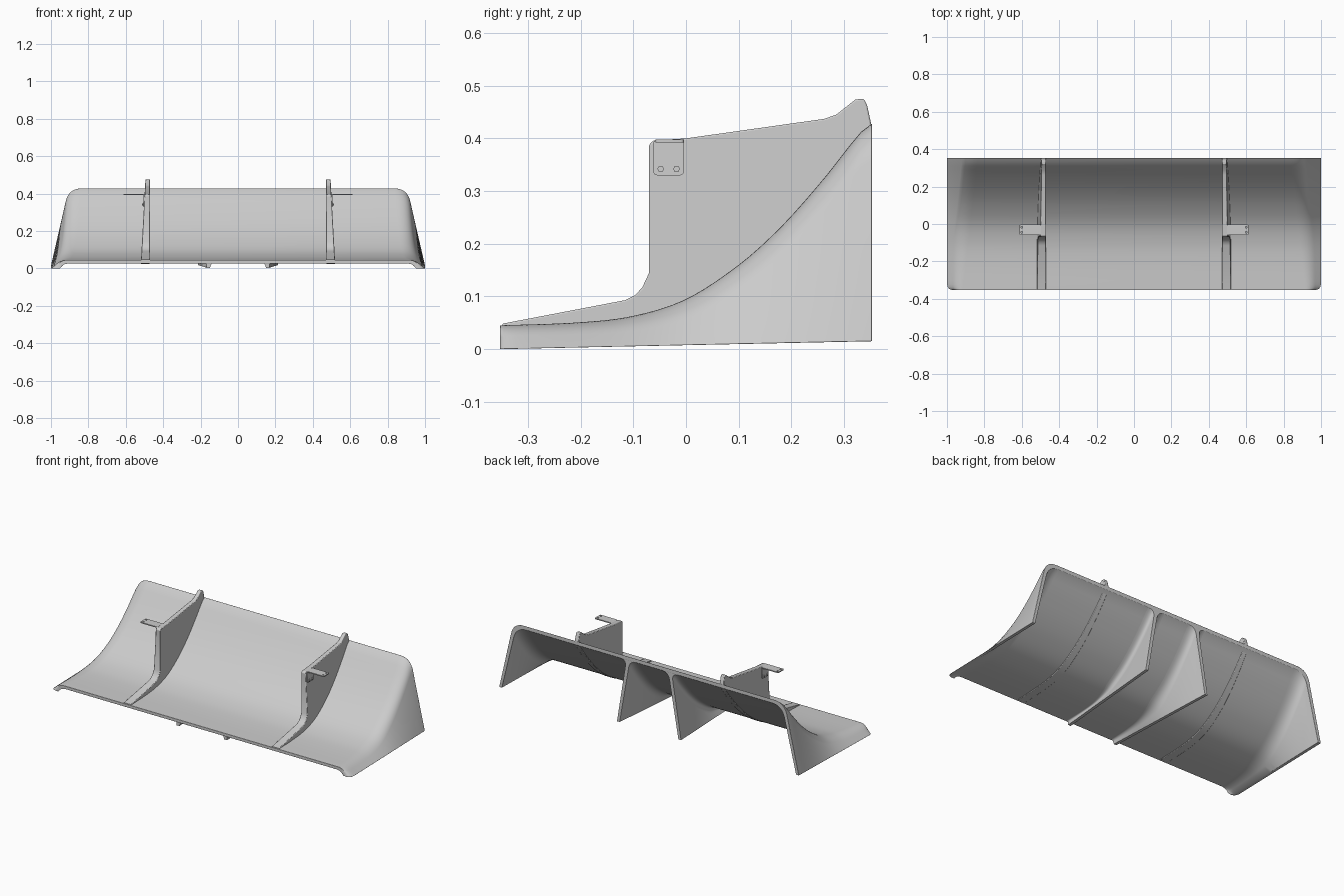
import bpy, bmesh, math

cube = bpy.data.objects.get("Cube")
if cube:
    bpy.data.objects.remove(cube, do_unlink=True)

# One light grey finish
grey = bpy.data.materials.new("light_grey")
grey.use_nodes = True
COLOUR = (0.6, 0.6, 0.6, 1)
grey.diffuse_color = COLOUR
grey.node_tree.nodes["Principled BSDF"].inputs["Base Color"].default_value = COLOUR

FRONT, BACK, THICK = -0.353, 0.353, 0.018
RAMP = [(-0.353, 0.045), (-0.2, 0.051), (-0.1, 0.063), (0, 0.095), (0.1, 0.16),
        (0.18, 0.232), (0.26, 0.322), (0.33, 0.41), (0.353, 0.428)]


def lerp(a, b, t):
    return a + (b - a) * t


def along(y):
    return (y - FRONT) / (BACK - FRONT)


def height(y):
    """Smooth height of the ramp's upper surface."""
    n = len(RAMP) - 1
    i = max(k for k in range(n) if k == 0 or RAMP[k][0] <= y)

    def slope(k):
        a, b = RAMP[max(k - 1, 0)], RAMP[min(k + 1, n)]
        return (b[1] - a[1]) / (b[0] - a[0])
    (y0, z0), (y1, z1) = RAMP[i], RAMP[i + 1]
    d = y1 - y0
    t = (y - y0) / d
    s = t * t * (3 - 2 * t)
    return (lerp(z0, z1, s) + d * slope(i) * t * (1 - t) ** 2
            - d * slope(i + 1) * t * t * (1 - t))


def underside(y):
    e = 0.01
    a, b = max(y - e, FRONT), min(y + e, BACK)
    m = (height(b) - height(a)) / (b - a)
    return height(y) - THICK * math.sqrt(1 + m * m)


def floor(y):
    return 0.015 * along(y)


def bezier(a, b, c, steps=8):
    return [tuple(lerp(lerp(p, q, t), lerp(q, r, t), t) for p, q, r in zip(a, b, c))
            for t in (k / steps for k in range(steps + 1))]


def finish(bm, name, mirror=False, bevel=0, angle=35):
    bmesh.ops.recalc_face_normals(bm, faces=bm.faces)
    mesh = bpy.data.meshes.new(name)
    bm.to_mesh(mesh)
    bm.free()
    mesh.materials.append(grey)
    obj = bpy.data.objects.new(name, mesh)
    bpy.context.collection.objects.link(obj)
    bpy.ops.object.select_all(action='DESELECT')
    obj.select_set(True)
    bpy.context.view_layer.objects.active = obj
    bpy.ops.object.shade_smooth_by_angle(angle=math.radians(angle))
    if bevel:
        mod = obj.modifiers.new("soft_edges", 'BEVEL')
        mod.width, mod.segments, mod.limit_method = bevel, 2, 'ANGLE'
        mod.angle_limit = math.radians(40)
    if mirror:
        mod = obj.modifiers.new("both_sides", 'MIRROR')
        mod.use_mirror_merge = False
    return obj


def loft(name, rings, **options):
    """Skin closed rings of equal size and cap both ends."""
    bm = bmesh.new()
    loops = [[bm.verts.new(p) for p in ring] for ring in rings]
    n = len(loops[0])
    for a, b in zip(loops, loops[1:]):
        for i in range(n):
            j = (i + 1) % n
            bm.faces.new((a[i], a[j], b[j], b[i]))
    bm.faces.new(loops[0])
    bm.faces.new(loops[-1])
    return finish(bm, name, **options)


# Stations along the length, closer together at the rounded front corners
STATIONS = [FRONT + d for d in (0, 0.003, 0.008, 0.016, 0.03)]
STATIONS += [lerp(FRONT + 0.03, BACK, k / 32) for k in range(1, 33)]


# Ramp panel with folded side walls
def half_skin(y, inset, top):
    t = along(y)
    u = max(0, 1 - (y - FRONT) / 0.03)
    end = 1 - 0.03 * (1 - math.sqrt(1 - u * u)) - inset
    corner = (lerp(0.945, 0.905, t) - inset, top)
    low = (end, floor(y))
    r = lerp(0.03, 0.07, t)
    f = min(0.5, r / math.dist(corner, low))
    wall = (lerp(corner[0], low[0], f), lerp(corner[1], low[1], f))
    return [(0, top)] + bezier((corner[0] - r, top), corner, wall) + [low]


rings = []
for y in STATIONS:
    half = half_skin(y, 0, height(y)) + half_skin(y, THICK, underside(y))[::-1]
    count = len(half) // 2
    outer, inner = half[:count], half[count:]
    section = ([(-x, z) for x, z in outer[:0:-1]] + outer + inner
               + [(-x, z) for x, z in inner[-2::-1]])
    rings.append([(x, y, z) for x, z in section])
loft("ramp_panel", rings, bevel=0.003)

# Lower strakes, flared where they join the panel
rings = []
for y in STATIONS[2:-1] + [BACK - 0.0005]:
    t = along(y)
    top, low = underside(y), floor(y) + 0.003
    flare = min(0.045, 0.6 * (top - low))
    xt, xb = lerp(0.155, 0.14, t), lerp(0.158, 0.205, t)
    xm = lerp(xt, xb, flare / (top - low))
    w = 0.011
    right = bezier((xm + w, top - flare), (xt + w, top), (xt + w + flare, top))
    left = bezier((xm - w, top - flare), (xt - w, top), (xt - w - flare, top))
    section = [(xb - w * 0.8, low), (xb + w * 0.8, low)] + right
    section += [(xt + w + flare, top + 0.004), (xt - w - flare, top + 0.004)] + left[::-1]
    rings.append([(x, y, z) for x, z in section])
loft("lower_strake", rings, mirror=True)

# Upper fins: vertical inner face, leaning outer face
EDGE = [(-0.35, 0.048), (-0.115, 0.093), (-0.097, 0.102), (-0.083, 0.117), (-0.07, 0.145),
        (-0.07, 0.388), (-0.062, 0.396), (0, 0.4), (0.262, 0.437), (0.285, 0.445),
        (0.322, 0.474), (0.338, 0.475), (0.344, 0.462), (0.352, 0.425)]
base = [(y, underside(y) - 0.003) for y in STATIONS[-2:2:-1]]
outline = EDGE + base


def fin_face(z):
    return 0.521 - 0.055 * z


loft("upper_fin", [[(0.47, y, z) for y, z in outline],
                   [(fin_face(z), y, z) for y, z in outline]],
     mirror=True, bevel=0.003, angle=30)


# Mounting brackets: flat plates with rounded corners and bolt holes
def rounded(x0, x1, y0, y1, r):
    points = []
    for k, (x, y) in enumerate([(x1 - r, y1 - r), (x0 + r, y1 - r),
                                (x0 + r, y0 + r), (x1 - r, y0 + r)]):
        for j in range(5):
            a = math.radians(90 * k + 22.5 * j)
            points.append((x + r * math.cos(a), y + r * math.sin(a)))
    return points


def circle(x, y, r, n=12):
    return [(x + r * math.cos(math.tau * k / n), y + r * math.sin(math.tau * k / n))
            for k in range(n)]


def plate(name, splines, thick, place):
    """Fill outlines with holes, thicken, then place each point."""
    curve = bpy.data.curves.new(name, 'CURVE')
    curve.dimensions, curve.fill_mode, curve.extrude = '2D', 'BOTH', thick / 2
    for pts in splines:
        s = curve.splines.new('POLY')
        s.points.add(len(pts) - 1)
        for p, (x, y) in zip(s.points, pts):
            p.co = (x, y, 0, 1)
        s.use_cyclic_u = True
    temp = bpy.data.objects.new(name + "_outline", curve)
    bpy.context.collection.objects.link(temp)
    graph = bpy.context.evaluated_depsgraph_get()
    bm = bmesh.new()
    mesh = bpy.data.meshes.new_from_object(temp.evaluated_get(graph))
    bm.from_mesh(mesh)
    bpy.data.objects.remove(temp, do_unlink=True)
    bpy.data.meshes.remove(mesh)
    bmesh.ops.remove_doubles(bm, verts=bm.verts, dist=1e-6)
    for v in bm.verts:
        v.co = place(*v.co)
    return finish(bm, name, mirror=True)


plate("bracket_tab",
      [rounded(0.497, 0.613, -0.058, -0.004, 0.006)]
      + [circle(0.6, y, 0.005) for y in (-0.045, -0.017)],
      0.006, lambda x, y, z: (x, y, 0.395 + z))
plate("bracket_plate", [rounded(-0.062, -0.004, 0.33, 0.397, 0.007)],
      0.006, lambda y, z, d: (fin_face(z) + 0.002 + d, y, z))
for label, y in (("front", -0.048), ("rear", -0.018)):
    plate(label + "_bolt", [circle(y, 0.342, 0.0065, 6)],
          0.008, lambda y, z, d: (fin_face(z) + 0.006 + d, y, z))
